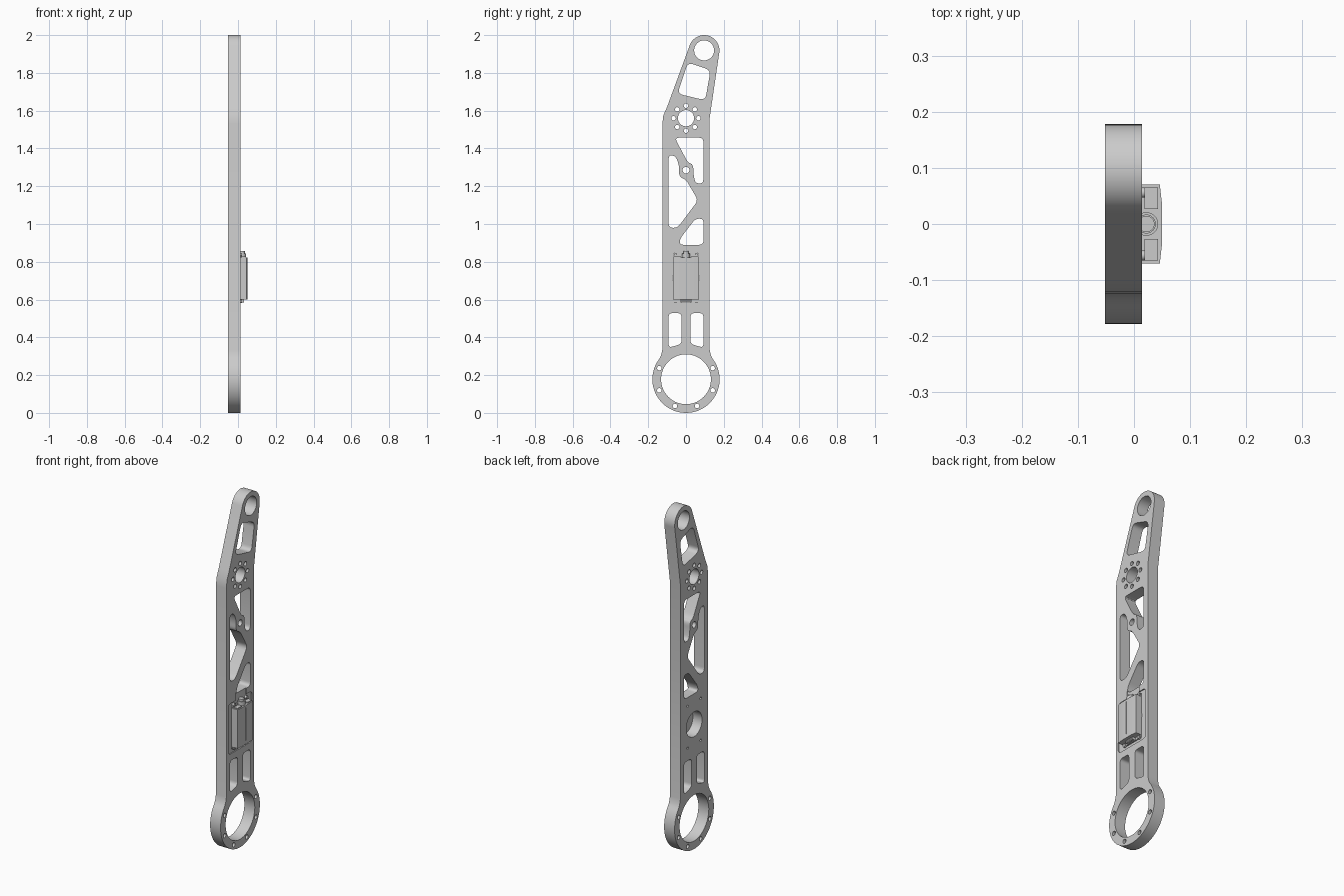
import bpy, bmesh, math
from mathutils import Matrix, Vector

cube = bpy.data.objects.get("Cube")
if cube:
    bpy.data.objects.remove(cube, do_unlink=True)

grey = bpy.data.materials.new("plain_grey")
grey.use_nodes = True
grey.diffuse_color = (0.6, 0.6, 0.6, 1)
grey.node_tree.nodes["Principled BSDF"].inputs["Base Color"].default_value = (0.6, 0.6, 0.6, 1)

# profile axes: (y, z) drawn flat, thickness along x
SIDE = Matrix(((0, 0, 1, 0), (1, 0, 0, 0), (0, 1, 0, 0), (0, 0, 0, 1)))
FLAT = Matrix.Identity(4)


def arc(cx, cy, r, a0=0, a1=360, n=32):
    """Points on an arc; a full circle omits the repeated end point."""
    steps = n if a1 - a0 == 360 else n - 1
    return [(cx + r * math.cos(math.radians(a0 + (a1 - a0) * i / steps)),
             cy + r * math.sin(math.radians(a0 + (a1 - a0) * i / steps))) for i in range(n)]


def rounded(points, r, n=6):
    """Polygon with rounded corners."""
    out = []
    pts = [Vector(p) for p in points]
    for i, p in enumerate(pts):
        a, b = pts[i - 1] - p, pts[(i + 1) % len(pts)] - p
        s = p + a.normalized() * min(r, a.length * 0.45)
        e = p + b.normalized() * min(r, b.length * 0.45)
        for k in range(n):
            t = k / (n - 1)
            out.append(tuple(s * (1 - t) ** 2 + p * 2 * t * (1 - t) + e * t * t))
    return out


def box_loop(y0, y1, z0, z1, r):
    return rounded([(y0, z0), (y1, z0), (y1, z1), (y0, z1)], r)


def extrude(name, loops, low, high, frame=SIDE):
    """Fill nested loops and give them thickness from low to high."""
    curve = bpy.data.curves.new(name + "_profile", "CURVE")
    curve.dimensions = "2D"
    curve.fill_mode = "BOTH"
    curve.extrude = (high - low) / 2
    for loop in loops:
        spline = curve.splines.new("POLY")
        spline.points.add(len(loop) - 1)
        for point, (u, v) in zip(spline.points, loop):
            point.co = (u, v, 0, 1)
        spline.use_cyclic_u = True
    temp = bpy.data.objects.new(name + "_temp", curve)
    bpy.context.collection.objects.link(temp)
    graph = bpy.context.evaluated_depsgraph_get()
    mesh = bpy.data.meshes.new_from_object(temp.evaluated_get(graph))
    bpy.data.objects.remove(temp, do_unlink=True)
    bpy.data.curves.remove(curve)
    mesh.transform(frame @ Matrix.Translation((0, 0, (low + high) / 2)))
    bm = bmesh.new()
    bm.from_mesh(mesh)
    bmesh.ops.remove_doubles(bm, verts=bm.verts, dist=1e-5)
    bmesh.ops.recalc_face_normals(bm, faces=bm.faces)
    bm.to_mesh(mesh)
    bm.free()
    mesh.materials.clear()
    mesh.materials.append(grey)
    mesh.name = name
    obj = bpy.data.objects.new(name, mesh)
    bpy.context.collection.objects.link(obj)
    return obj


def cut(target, cutter):
    mod = target.modifiers.new("cut", "BOOLEAN")
    mod.operation = "DIFFERENCE"
    mod.solver = "EXACT"
    mod.object = cutter
    cutter.hide_render = True
    cutter.hide_viewport = False
    graph = bpy.context.evaluated_depsgraph_get()
    result = bpy.data.meshes.new_from_object(target.evaluated_get(graph))
    target.modifiers.clear()
    target.data = result
    bpy.data.objects.remove(cutter, do_unlink=True)


# arm outline: big ring, straight bar, bent head
outline = arc(0, 0.178, 0.178, 38, -218, 56)
outline += [(-0.132, 0.305), (-0.125, 0.335), (-0.125, 1.53), (-0.12, 1.575), (-0.1, 1.62)]
outline += arc(0.096, 1.919, 0.081, 160, -9, 28)
outline += [(0.125, 1.56), (0.125, 0.335), (0.132, 0.305)]

# round holes
holes = [arc(0, 0.178, 0.132, n=56), arc(0.096, 1.919, 0.053),
         arc(0, 1.56, 0.043), arc(0, 1.285, 0.018, n=20), arc(0, 0.715, 0.071, n=40)]
for i in range(8):
    a = math.radians(45 * i)
    holes.append(arc(0.066 * math.cos(a), 1.56 + 0.066 * math.sin(a), 0.012, n=16))
for i in range(6):
    a = math.radians(157.5 + 45 * i)
    holes.append(arc(0.153 * math.cos(a), 0.178 + 0.153 * math.sin(a), 0.012, n=16))
for y in (-0.06, 0.06):
    for z in (0.6, 0.84):
        holes.append(arc(y, z, 0.007, n=12))

# weight-saving windows
holes.append(rounded([(0.01, 1.855), (0.13, 1.815), (0.102, 1.655), (-0.045, 1.69)], 0.03))
holes.append(rounded([(-0.06, 1.457), (0.092, 1.457), (0.092, 1.215), (0.05, 1.215),
                      (0.04, 1.26), (0.038, 1.315), (0.01, 1.325)], 0.025))
holes.append(rounded([(-0.092, 1.365), (-0.055, 1.36), (-0.036, 1.31), (-0.037, 1.25),
                      (0, 1.235), (0.064, 1.125), (-0.045, 0.98), (-0.092, 0.98)], 0.025))
holes.append(rounded([(0.05, 1.028), (0.092, 1.028), (0.092, 0.89),
                      (-0.035, 0.89), (-0.03, 0.925)], 0.022))
for s in (-1, 1):
    holes.append(rounded([(s * 0.024, 0.365), (s * 0.092, 0.345),
                          (s * 0.092, 0.528), (s * 0.024, 0.528)], 0.02))

arm = extrude("arm_plate", [outline] + holes, -0.052, 0.014)

# shallow motor bay with a cable notch
cut(arm, extrude("bay_cutter", [box_loop(-0.108, 0.108, 0.567, 0.856, 0.025)], 0.008, 0.05))
cut(arm, extrude("notch_cutter", [box_loop(-0.04, 0.055, 0.83, 0.9, 0.01)], 0.008, 0.05))

# motor body with slightly crowned face
body = extrude("motor_body", [[(0.006, -0.07), (0.046, -0.07), (0.05, -0.035),
                               (0.05, 0.035), (0.046, 0.07), (0.006, 0.07)]], 0.6, 0.822, FLAT)
cut(body, extrude("seam_cutter", [box_loop(-0.0015, 0.0015, 0.62, 0.81, 0.001)], 0.048, 0.06))

# motor end details
extrude("motor_base", [box_loop(-0.07, 0.07, 0.585, 0.835, 0.01)], 0.006, 0.014)
extrude("shaft_collar", [arc(0.022, 0, 0.021), arc(0.022, 0, 0.016)], 0.82, 0.845, FLAT)
extrude("shaft_tip", [arc(0.022, 0, 0.0145)], 0.82, 0.856, FLAT)
for side, s in (("right", -1), ("left", 1)):
    y0, y1 = sorted((s * 0.027, s * 0.065))
    extrude(side + "_end_pad", [[(0.019, y0), (0.043, y0), (0.043, y1), (0.019, y1)]],
            0.82, 0.828, FLAT)
    for z in (0.59, 0.838):
        extrude(side + "_mount_screw", [arc(s * 0.056, z, 0.009, n=16)], 0.007, 0.02)
for i in range(6):
    y = -0.025 + 0.01 * i
    extrude("connector_pin", [box_loop(y - 0.003, y + 0.003, 0.585, 0.605, 0.001)], 0.01, 0.032)

# smooth curved walls, keep edges crisp
bpy.ops.object.select_all(action="DESELECT")
for obj in bpy.context.collection.objects:
    if obj.type == "MESH" and grey.name in obj.data.materials:
        obj.select_set(True)
        bpy.context.view_layer.objects.active = obj
bpy.ops.object.shade_smooth_by_angle(angle=math.radians(30))
